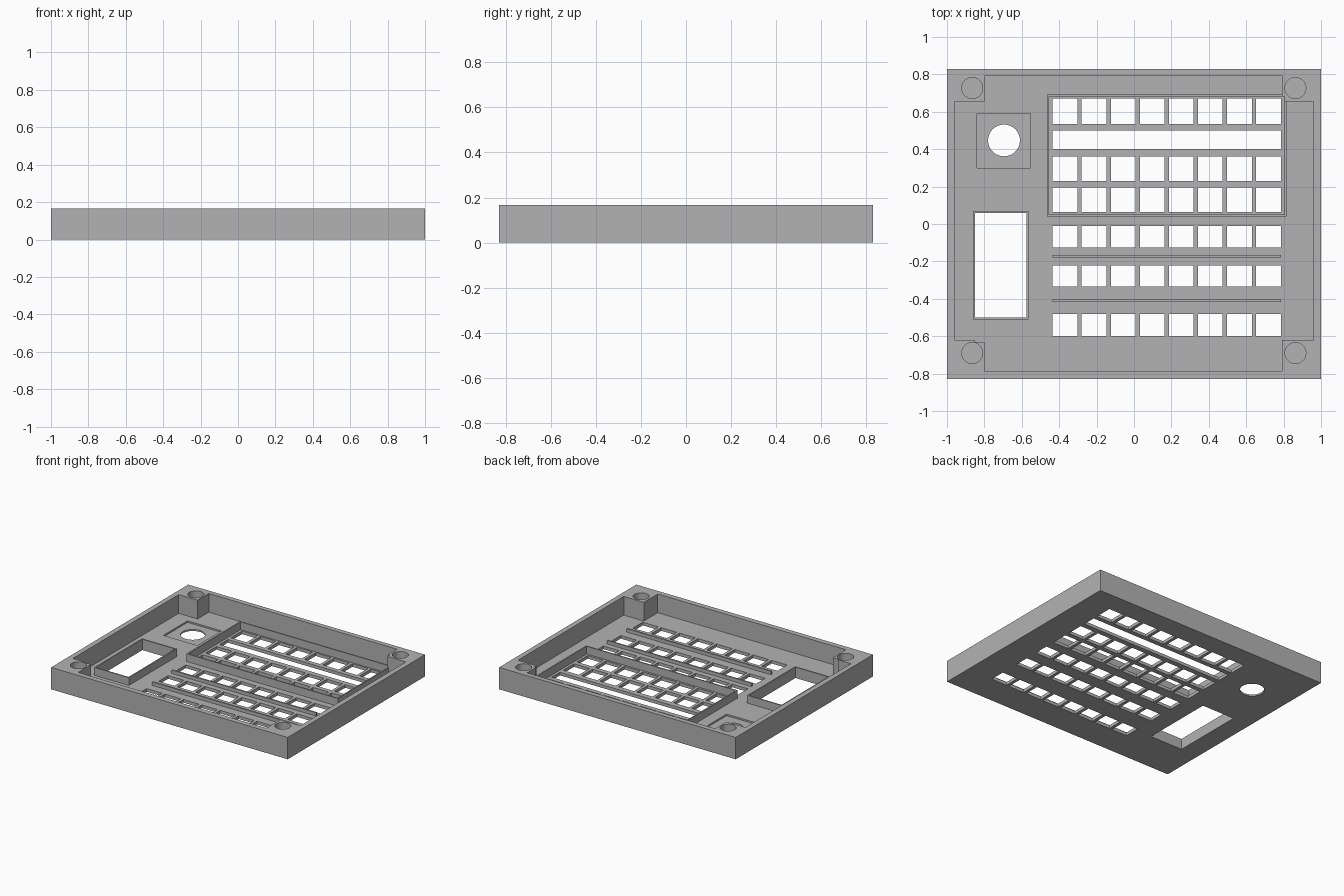
import bpy
import bmesh
from mathutils import Matrix, Vector

default = bpy.data.objects.get("Cube")
if default:
    bpy.data.objects.remove(default, do_unlink=True)

GREY = 0.45
TOP = 0.167
FLOOR = 0.024
RIM = 0.083

mat = bpy.data.materials.new("plain grey")
mat.use_nodes = True
mat.diffuse_color = (GREY, GREY, GREY, 1)
mat.node_tree.nodes["Principled BSDF"].inputs["Base Color"].default_value = (GREY, GREY, GREY, 1)


def add_box(bm, x0, x1, y0, y1, z0, z1):
    centre = Vector((x0 + x1, y0 + y1, z0 + z1)) / 2
    size = Matrix.Diagonal((x1 - x0, y1 - y0, z1 - z0, 1))
    bmesh.ops.create_cube(bm, size=1, matrix=Matrix.Translation(centre) @ size)


def add_cylinder(bm, x, y, r, z0, z1):
    bmesh.ops.create_cone(bm, cap_ends=True, segments=48, radius1=r, radius2=r,
                          depth=z1 - z0, matrix=Matrix.Translation((x, y, (z0 + z1) / 2)))


def add_prism(bm, outline, z0, z1):
    face = bm.faces.new([bm.verts.new((x, y, z0)) for x, y in outline])
    new = bmesh.ops.extrude_face_region(bm, geom=[face])["geom"]
    for v in new:
        if isinstance(v, bmesh.types.BMVert):
            v.co.z = z1
    bmesh.ops.recalc_face_normals(bm, faces=bm.faces)


def make(name, bm):
    mesh = bpy.data.meshes.new(name)
    bm.to_mesh(mesh)
    bm.free()
    mesh.materials.append(mat)
    obj = bpy.data.objects.new(name, mesh)
    bpy.context.collection.objects.link(obj)
    return obj


def cut(obj, bm):
    cutter = make("cutter", bm)
    cutter.hide_render = True
    mod = obj.modifiers.new("cut", 'BOOLEAN')
    mod.operation = 'DIFFERENCE'
    mod.solver = 'EXACT'
    mod.object = cutter
    bpy.context.view_layer.objects.active = obj
    bpy.ops.object.modifier_apply(modifier=mod.name)
    bpy.data.objects.remove(cutter, do_unlink=True)


def frame(name, x0, x1, y0, y1, wall):
    # Thin upright rectangular wall standing on the floor
    bm = bmesh.new()
    add_box(bm, x0, x1, y0, y1, FLOOR, RIM)
    obj = make(name, bm)
    bm = bmesh.new()
    add_box(bm, x0 + wall, x1 - wall, y0 + wall, y1 - wall, 0, TOP)
    cut(obj, bm)


# Tray body with a cavity that leaves four corner posts
bm = bmesh.new()
add_box(bm, -1, 1, -0.828, 0.828, 0, TOP)
tray = make("tray", bm)
bm = bmesh.new()
add_prism(bm, [(-0.8, -0.787), (0.79, -0.787), (0.79, -0.62), (0.96, -0.62),
               (0.96, 0.655), (0.79, 0.655), (0.79, 0.79), (-0.8, 0.79),
               (-0.8, 0.655), (-0.96, 0.655), (-0.96, -0.62), (-0.85, -0.62),
               (-0.85, -0.63), (-0.8, -0.63)], FLOOR, 0.3)
cut(tray, bm)

# Blind screw holes in the posts
bm = bmesh.new()
for x in (-0.865, 0.863):
    for y in (-0.69, 0.727):
        add_cylinder(bm, x, y, 0.056, 0.06, 0.3)
cut(tray, bm)

# Display recess clears the edge of one post; square recess around the dial
bm = bmesh.new()
add_box(bm, -0.455, 0.805, 0.05, 0.682, FLOOR, 0.3)
add_box(bm, -0.84, -0.553, 0.3, 0.59, 0.012, 0.1)
cut(tray, bm)

# Through openings: button rows, long slot, side window, dial hole
bm = bmesh.new()
rows = [(0.535, 0.67), (0.23, 0.36), (0.065, 0.195),
        (-0.125, -0.01), (-0.335, -0.222), (-0.6, -0.482)]
for y0, y1 in rows:
    for i in range(8):
        x = -0.435 + i * 0.1555
        add_box(bm, x, x + 0.132, y0, y1, -0.1, 0.1)
add_box(bm, -0.435, 0.785, 0.4, 0.5, -0.1, 0.1)
add_box(bm, -0.85, -0.575, -0.5, 0.06, -0.1, 0.1)
add_cylinder(bm, -0.695, 0.447, 0.085, -0.1, 0.1)
cut(tray, bm)

# Raised walls around the display and the side window
frame("display_frame", -0.465, 0.815, 0.04, 0.692, 0.01)
frame("window_frame", -0.86, -0.565, -0.51, 0.07, 0.01)

# Thin ribs between the lower button rows
for name, y in (("upper_rib", -0.173), ("lower_rib", -0.41)):
    bm = bmesh.new()
    add_box(bm, -0.435, 0.785, y - 0.006, y + 0.006, FLOOR, 0.05)
    make(name, bm)
